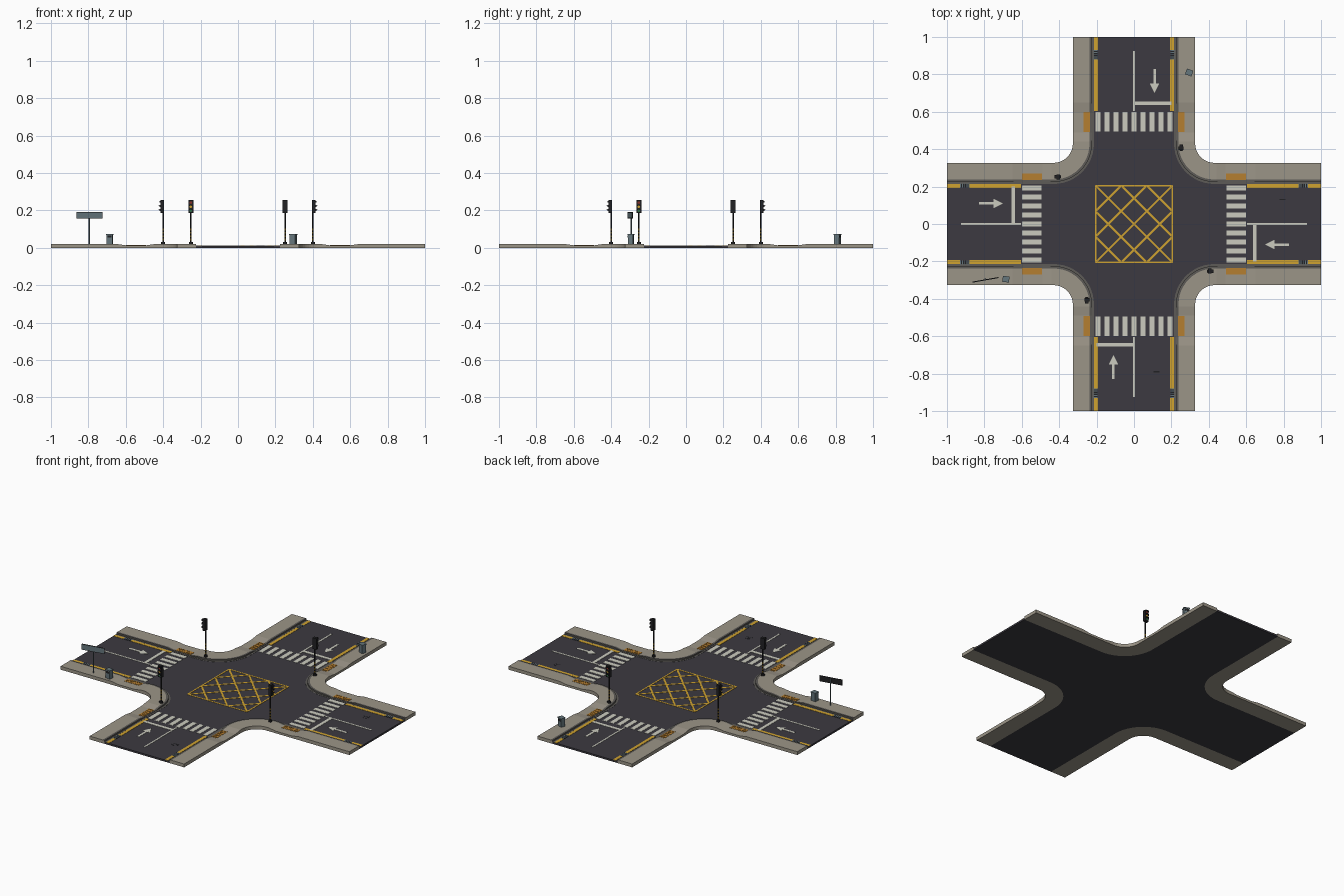
import bpy, bmesh, math
from mathutils import Matrix, Vector

old = bpy.data.objects.get("Cube")
if old:
    bpy.data.objects.remove(old, do_unlink=True)


def material(name, rgb):
    m = bpy.data.materials.new(name)
    m.use_nodes = True
    m.diffuse_color = (*rgb, 1)
    m.node_tree.nodes["Principled BSDF"].inputs["Base Color"].default_value = (*rgb, 1)
    return m


ASPHALT, PAVING, KERB, WHITE, YELLOW, ORANGE, STEEL, BLACK, RED, GREEN = range(10)
MATS = [material("asphalt", (.045, .042, .052)), material("paving", (.33, .30, .245)),
        material("kerb grey", (.11, .105, .095)), material("paint white", (.60, .60, .52)),
        material("paint yellow", (.62, .36, .03)), material("tactile orange", (.46, .21, .03)),
        material("steel blue", (.13, .18, .20)), material("dark metal", (.015, .015, .017)),
        material("lamp red", (.25, .03, .02)), material("lamp green", (.03, .16, .06))]

ROAD = 0.011      # road surface height
PAVE = 0.021      # pavement height
RAMP = 0.0135     # lowered kerb height
BEND = 0.43       # centre of the corner curves


def box(bm, center, size, mat, angle=0):
    mtx = (Matrix.Translation(center) @ Matrix.Rotation(math.radians(angle), 4, 'Z')
           @ Matrix.Diagonal((*size, 1)))
    res = bmesh.ops.create_cube(bm, size=1, matrix=mtx)
    for f in {f for v in res["verts"] for f in v.link_faces}:
        f.material_index = mat


def tube(bm, x, y, z0, z1, radius, mat, sides=10, tilt=None):
    mtx = Matrix.Translation((x, y, (z0 + z1) / 2))
    if tilt:
        mtx = mtx @ Matrix.Rotation(math.radians(tilt), 4, 'X')
    res = bmesh.ops.create_cone(bm, cap_ends=True, segments=sides, radius1=radius,
                                radius2=radius, depth=z1 - z0, matrix=mtx)
    for f in {f for v in res["verts"] for f in v.link_faces}:
        f.material_index = mat


def paint(bm, x0, x1, y0, y1, mat, lift=0.0015, base=ROAD):
    box(bm, ((x0 + x1) / 2, (y0 + y1) / 2, base + lift / 2), (x1 - x0, y1 - y0, lift), mat)


def finish(bm, name, turns=1):
    bmesh.ops.recalc_face_normals(bm, faces=bm.faces)
    mesh = bpy.data.meshes.new(name)
    bm.to_mesh(mesh)
    bm.free()
    for m in MATS:
        mesh.materials.append(m)
    for k in range(turns):
        ob = bpy.data.objects.new(name if turns == 1 else f"{name}_{k + 1}", mesh)
        ob.rotation_euler.z = k * math.pi / 2
        bpy.context.collection.objects.link(ob)


# Stations around one corner: a function of the side offset, plus a height
def stations():
    arm = [(1, PAVE), (.65, PAVE), (.6, RAMP), (.49, RAMP), (.44, PAVE)]
    out = [(lambda d, s=s: (s, d), h) for s, h in arm]
    for i in range(13):
        a = math.radians(-90 - 7.5 * i)
        out.append((lambda d, a=a: (BEND + (BEND - d) * math.cos(a),
                                    BEND + (BEND - d) * math.sin(a)), PAVE))
    return out + [(lambda d, s=s: (d, s), h) for s, h in reversed(arm)]


def sweep(bm, section, mats):
    """section: (offset, height or None for the pavement height)"""
    rings = [[bm.verts.new((*at(d), h if z is None else z)) for d, z in section]
             for at, h in stations()]
    n = len(section)
    for a, b in zip(rings, rings[1:]):
        for i in range(n):
            j = (i + 1) % n
            bm.faces.new((a[i], a[j], b[j], b[i])).material_index = mats[i]
    for ring in (rings[0], rings[-1]):
        bm.faces.new(ring).material_index = mats[1]


# Road slab: cross outline with rounded inner corners
bm = bmesh.new()
outline = []
for k in range(4):
    turn = Matrix.Rotation(k * math.pi / 2, 3, 'Z')
    outline += [turn @ Vector((*at(.225), 0)) for at, h in stations()]
slab = bm.faces.new([bm.verts.new(p) for p in outline])
res = bmesh.ops.extrude_face_region(bm, geom=[slab])
bmesh.ops.translate(bm, vec=(0, 0, ROAD),
                    verts=[v for v in res["geom"] if isinstance(v, bmesh.types.BMVert)])
bmesh.ops.triangulate(bm, faces=[f for f in bm.faces if len(f.verts) > 4])
finish(bm, "road")

# Pavements with kerb edge and ramps, and the gutters beside them
bm = bmesh.new()
sweep(bm, [(.327, 0), (.327, None), (.238, None), (.225, None), (.225, 0)],
      [PAVING, PAVING, KERB, KERB, PAVING])
finish(bm, "pavement", 4)
bm = bmesh.new()
sweep(bm, [(.225, ROAD), (.225, ROAD + .001), (.214, ROAD + .001), (.214, ROAD)], [KERB] * 4)
finish(bm, "gutter", 4)

# Zebra crossings
bm = bmesh.new()
for i in range(-4, 5):
    paint(bm, i * .048 - .0135, i * .048 + .0135, .495, .6, WHITE)
finish(bm, "crossing", 4)

# Lane line, stop line and direction arrow
bm = bmesh.new()
paint(bm, -.005, .005, .605, .925, WHITE)
paint(bm, .005, .2, .635, .655, WHITE)
paint(bm, .103, .117, .745, .83, WHITE)
tip = [(.085, .75), (.11, .70), (.135, .75)]
low, top = [[bm.verts.new((x, y, z)) for x, y in tip] for z in (ROAD, ROAD + .0015)]
for f in [low, top] + [(low[i], low[i - 1], top[i - 1], top[i]) for i in range(3)]:
    bm.faces.new(f).material_index = WHITE
finish(bm, "lane_markings", 4)

# Yellow edge lines and drain grates
bm = bmesh.new()
for side in (-1, 1):
    for y0, y1 in ((.605, .88), (.93, 1)):
        box(bm, (side * .203, (y0 + y1) / 2, ROAD + .00075), (.02, y1 - y0, .0015), YELLOW)
finish(bm, "edge_lines", 4)
bm = bmesh.new()
for side in (-1, 1):
    box(bm, (side * .206, .905, ROAD + .0005), (.024, .05, .001), BLACK)
    for i in range(-2, 3):
        box(bm, (side * .206, .905 + i * .011, ROAD + .001), (.022, .005, .002), STEEL)
finish(bm, "drain_grate", 4)

# Yellow hatched box in the middle
bm = bmesh.new()
H = .205
for i in range(-2, 3):
    c = i * 2 * H / 3
    size = (math.sqrt(2) * (2 * H - abs(c)) - .01, .011, .0015)
    box(bm, (c / 2, -c / 2, ROAD + .0008), size, YELLOW, 45)
    box(bm, (c / 2, c / 2, ROAD + .0007), size, YELLOW, -45)
for s in (-1, 1):
    box(bm, (s * H, 0, ROAD + .0009), (.009, 2 * H, .0015), YELLOW)
    box(bm, (0, s * H, ROAD + .0009), (2 * H, .009, .0015), YELLOW)
finish(bm, "box_junction")

# Tactile pads with raised studs on the ramps
bm = bmesh.new()
for side in (-1, 1):
    box(bm, (side * .253, .545, RAMP + .0005), (.036, .105, .002), ORANGE)
    for i in range(3):
        for j in range(8):
            box(bm, (side * (.242 + .011 * i), .501 + .0126 * j, RAMP + .002),
                (.005, .005, .002), ORANGE)
finish(bm, "tactile_pad", 4)

# Manhole covers
bm = bmesh.new()
for x, y in ((.795, .13), (.12, -.79)):
    tube(bm, x, y, ROAD - .003, ROAD + .001, .022, ASPHALT, 20)
    box(bm, (x, y, ROAD + .001), (.032, .006, .001), BLACK)
finish(bm, "manhole_cover")

# Traffic lights
bm = bmesh.new()
px, py = .252, .4
tube(bm, px, py, PAVE - .002, .03, .011, BLACK, 12)
tube(bm, px, py, .03, .25, .004, BLACK)
for i in range(4):
    tube(bm, px, py, .04 + .018 * i, .049 + .018 * i, .0046, YELLOW)
box(bm, (px, py + .005, .22), (.026, .018, .07), BLACK)
for z, lamp in ((.242, RED), (.22, YELLOW), (.198, GREEN)):
    tube(bm, px, py + .0145, z - .001, z + .001, .007, lamp, 12, 90)
    box(bm, (px, py + .0185, z + .0085), (.018, .011, .002), BLACK)
    for s in (-1, 1):
        box(bm, (px + s * .009, py + .017, z + .004), (.002, .008, .009), BLACK)
finish(bm, "traffic_light", 4)

# Street sign: pole, framed plate, dark back
bm = bmesh.new()
sx, sy, lean = -.795, -.293, 10
across = Vector((-math.sin(math.radians(lean)), math.cos(math.radians(lean)), 0))
tube(bm, sx, sy, PAVE - .002, .185, .0035, STEEL)
mid = Vector((sx, sy, .174))
box(bm, mid - across * .005, (.142, .004, .036), BLACK, lean)
box(bm, mid - across * .0075, (.136, .002, .031), STEEL, lean)
finish(bm, "street_sign")

# Litter bins
for name, x, y, turn in (("litter_bin_left", .295, .81, -20), ("litter_bin_right", -.685, -.295, -8)):
    bm = bmesh.new()
    spin = Matrix.Rotation(math.radians(turn), 3, 'Z')
    box(bm, (x, y, .045), (.032, .028, .05), STEEL, turn)
    box(bm, (x, y, .0725), (.036, .032, .005), STEEL, turn)
    slot = -1 if x < 0 else 1
    at = Vector((x, y, .06)) + spin @ Vector((0, slot * .0145, 0))
    box(bm, at, (.024, .002, .012), BLACK, turn)
    finish(bm, name)
